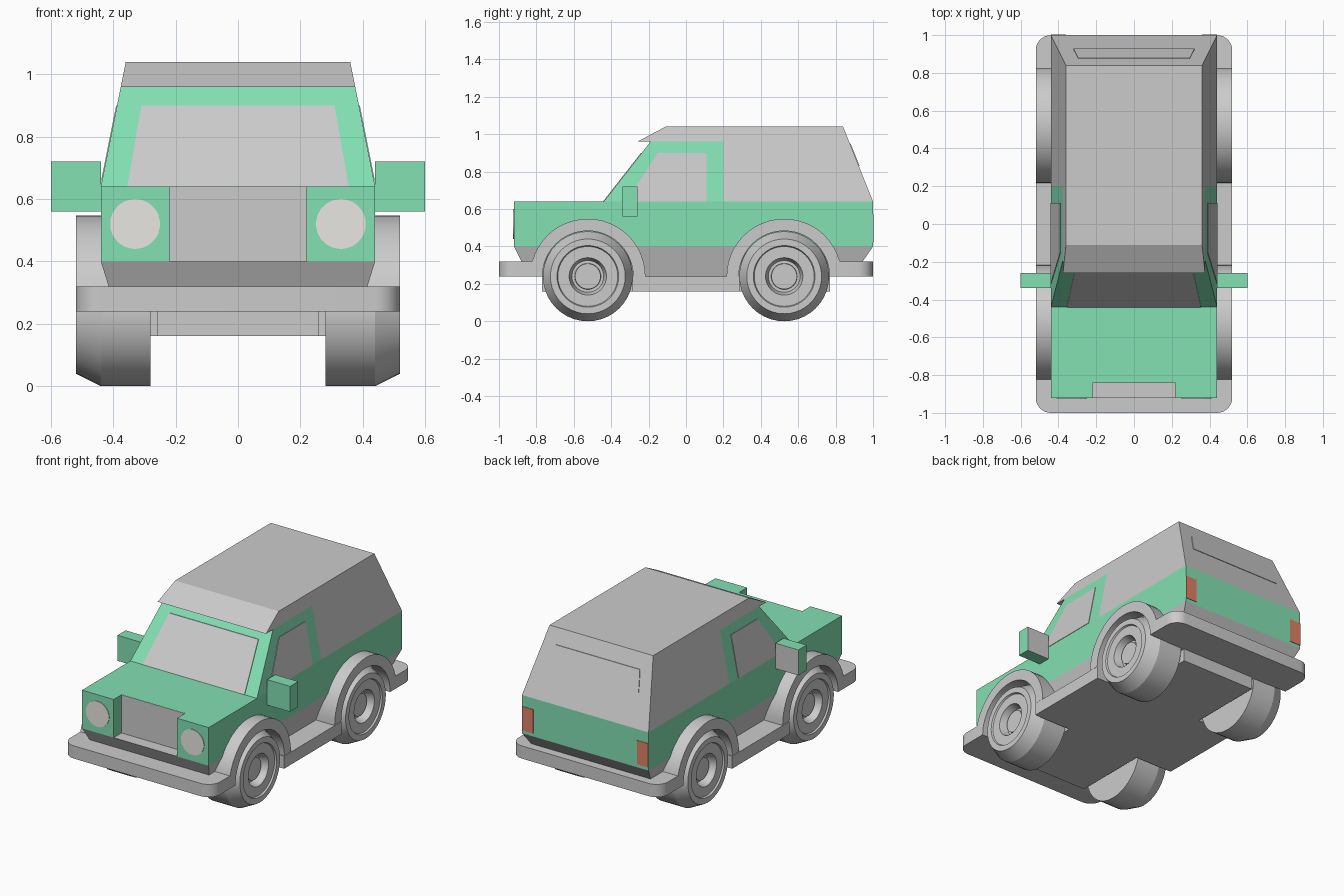
import bpy, bmesh
from math import sin, cos, pi, radians

if "Cube" in bpy.data.objects:
    bpy.data.objects.remove(bpy.data.objects["Cube"])


def material(name, rgb):
    m = bpy.data.materials.new(name)
    m.diffuse_color = (*rgb, 1)
    m.use_nodes = True
    m.node_tree.nodes["Principled BSDF"].inputs["Base Color"].default_value = m.diffuse_color
    return m


GREEN = material("green_paint", (0.23, 0.75, 0.45))
GLASS = material("pale_glass", (0.52, 0.52, 0.52))
LAMP = material("lamp_white", (0.82, 0.80, 0.77))
RED = material("tail_red", (0.75, 0.22, 0.14))


def loft(name, rings, mat=None, smooth=False):
    """Solid skinned through point rings, closed by end caps."""
    bm = bmesh.new()
    loops = [[bm.verts.new(p) for p in r] for r in rings]
    n = len(loops[0])
    for a, b in zip(loops, loops[1:]):
        for i in range(n):
            j = (i + 1) % n
            bm.faces.new((a[i], a[j], b[j], b[i]))
    bm.faces.new(loops[0][::-1])
    bm.faces.new(loops[-1])
    bmesh.ops.recalc_face_normals(bm, faces=bm.faces)
    me = bpy.data.meshes.new(name)
    bm.to_mesh(me)
    bm.free()
    ob = bpy.data.objects.new(name, me)
    bpy.context.collection.objects.link(ob)
    if mat:
        me.materials.append(mat)
    if smooth:
        bpy.ops.object.select_all(action='DESELECT')
        ob.select_set(True)
        bpy.context.view_layer.objects.active = ob
        bpy.ops.object.shade_smooth_by_angle(angle=radians(20))
    return ob


def slab(name, outline, z0, z1, mat=None, smooth=False):
    return loft(name, [[(x, y, z) for x, y in outline] for z in (z0, z1)], mat, smooth)


def rect(x0, x1, y0, y1):
    return [(x0, y0), (x1, y0), (x1, y1), (x0, y1)]


def half_width(z):
    return 0.44 - 0.2 * (z - 0.64)


def cabin(name, profile, mat=None):
    """Side profile stretched across the car, narrowing with height."""
    return loft(name, [[(s * half_width(z), y, z) for y, z in profile] for s in (-1, 1)], mat)


def arc(cx, cy, r, a0, a1, n):
    return [(cx + r * cos(a0 + (a1 - a0) * i / n), cy + r * sin(a0 + (a1 - a0) * i / n))
            for i in range(n + 1)]


# Lower body with grille notch, and tapered trim below it
slab("lower_body", [(-.44, -.92), (-.22, -.92), (-.22, -.84), (.22, -.84), (.22, -.92),
                    (.44, -.92), (.44, 1), (-.44, 1)], .40, .64, GREEN)
slab("grille", rect(-.219, .219, -.842, -.83), .40, .639)
loft("lower_trim", [[(x, y, .24) for x, y in rect(-.39, .39, -.84, .89)],
                    [(x, y, .40) for x, y in rect(-.44, .44, -.92, 1)]])

# Cab, canopy with visor
cabin("cab", [(-.44, .64), (-.19, .96), (.2, .96), (.2, .64)], GREEN)
cabin("canopy", [(-.26, .96), (-.11, 1.04), (.84, 1.04), (1, .64), (.2, .64), (.2, .96)])


# Windscreen and rear window, thin plates on the sloped faces
def screen(name, y_at, z0, z1, w0, w1, out):
    loft(name, [[(x, y_at(z) + o, z) for x, z in
                 ((-w0, z0), (w0, z0), (w1, z1), (-w1, z1))] for o in (-.01 * out, .004 * out)], GLASS)


screen("windscreen", lambda z: -.44 + .25 * (z - .64) / .32, .641, .90, .355, .31, -1)
screen("rear_window", lambda z: 1 - .16 * (z - .64) / .4, .83, .95, .32, .295, 1)

# Underbody and running boards
slab("chassis", rect(-.26, .26, -.77, .77), .16, .24)
slab("running_board", rect(-.52, .52, -.285, .285), .16, .239)

# Bumpers with rounded outer corners
for s, end in ((-1, "front"), (1, "rear")):
    corners = arc(.44, .92, .08, 0, pi / 2, 8)
    outline = [(.52, .77)] + corners + [(-x, y) for x, y in corners[::-1]] + [(-.52, .77)]
    slab(end + "_bumper", [(x, s * y) for x, y in outline], .24, .32, None, True)

WHEEL = [(.28, .24), (.44, .24), (.52, .20), (.52, .165), (.51, .16), (.51, .10),
         (.46, .085), (.46, .07), (.48, .068)]

for s, side in ((-1, "left"), (1, "right")):
    # Wheels and arch flares
    for yc, end in ((-.525, "front"), (.525, "rear")):
        tag = f"{end}_{side}"
        loft("wheel_" + tag, [[(s * x, y, z) for y, z in arc(yc, .24, r, 0, 2 * pi * 39 / 40, 39)]
                              for x, r in WHEEL], None, True)
        arch = arc(yc, .24, .308, 0, pi, 24) + arc(yc, .24, .243, pi, 0, 24)
        loft("arch_flare_" + tag, [[(s * x, y, z) for y, z in arch] for x in (.38, .52)], None, True)

    # Door window
    pane = [(-.32, .641), (.11, .641), (.11, .90), (-.15, .90)]
    loft("door_window_" + side, [[(s * (half_width(z) + o), y, z) for y, z in pane]
                                 for o in (-.01, .003)], GLASS)

    # Mirror housing and its glass
    mx = sorted((s * .44, s * .60))
    slab("mirror_" + side, rect(*mx, -.34, -.262), .56, .72, GREEN)
    slab("mirror_glass_" + side, rect(*mx, -.262, -.259), .56, .72)

    # Headlight and tail light
    disc = arc(s * .33, .52, .08, 0, 2 * pi * 31 / 32, 31)
    loft("headlight_" + side, [[(x, y, z) for x, z in disc] for y in (-.91, -.924)], LAMP)
    slab("tail_light_" + side, rect(*sorted((s * .36, s * .439)), .99, 1.0), .42, .57, RED).location.y = .003
